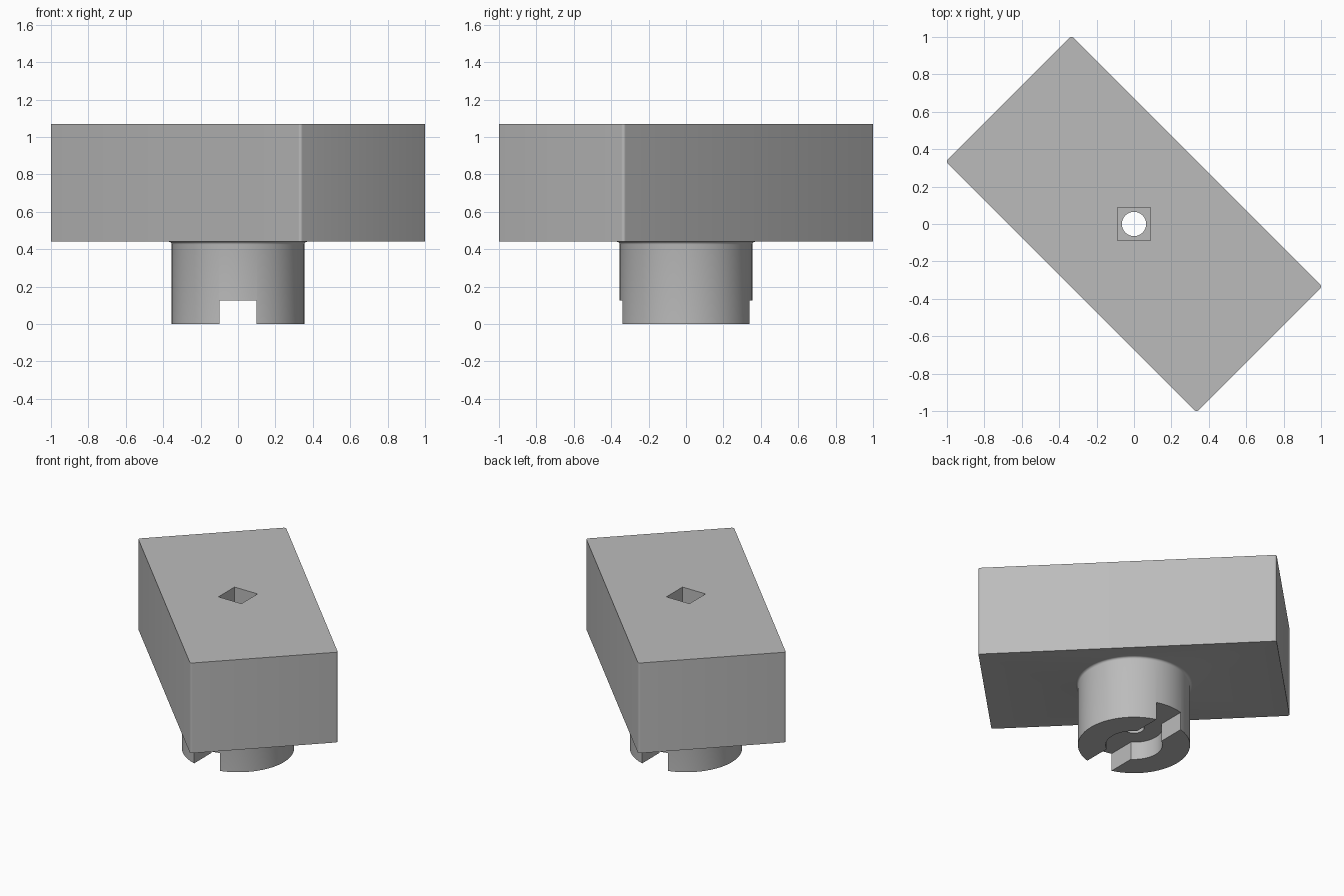
import bpy
import math

if "Cube" in bpy.data.objects:
    bpy.data.objects.remove(bpy.data.objects["Cube"])

grey = bpy.data.materials.new("plain grey")
grey.diffuse_color = (0.5, 0.5, 0.5, 1)
grey.use_nodes = True
grey.node_tree.nodes["Principled BSDF"].inputs["Base Color"].default_value = grey.diffuse_color

BOTTOM, TOP = 0.44, 1.07      # heights of the block
STEM_R, SLOT_H = 0.355, 0.125


def box(name, size, z0, z1, turn=0.0):
    bpy.ops.mesh.primitive_cube_add(size=1, location=(0, 0, (z0 + z1) / 2))
    ob = bpy.context.object
    ob.name = name
    ob.scale = (size[0], size[1], z1 - z0)
    ob.rotation_euler.z = turn
    bpy.ops.object.transform_apply(location=True, rotation=True, scale=True)
    return ob


def cylinder(name, r, z0, z1, sides=64):
    bpy.ops.mesh.primitive_cylinder_add(vertices=sides, radius=r, depth=z1 - z0,
                                        location=(0, 0, (z0 + z1) / 2))
    ob = bpy.context.object
    ob.name = name
    bpy.ops.object.transform_apply(location=True, rotation=True, scale=True)
    return ob


def lathe(name, profile, sides=64):
    verts, faces = [], []
    for r, z in profile:
        for i in range(sides):
            a = 2 * math.pi * i / sides
            verts.append((r * math.cos(a), r * math.sin(a), z))
    for k in range(len(profile) - 1):
        for i in range(sides):
            j = (i + 1) % sides
            faces.append((k * sides + i, k * sides + j,
                          (k + 1) * sides + j, (k + 1) * sides + i))
    faces.append(tuple(reversed(range(sides))))
    faces.append(tuple(range(len(verts) - sides, len(verts))))
    me = bpy.data.meshes.new(name)
    me.from_pydata(verts, [], faces)
    ob = bpy.data.objects.new(name, me)
    bpy.context.collection.objects.link(ob)
    return ob


def combine(target, other, operation):
    bpy.context.view_layer.objects.active = target
    mod = target.modifiers.new("combine", 'BOOLEAN')
    mod.operation = operation
    mod.solver = 'EXACT'
    mod.object = other
    bpy.ops.object.modifier_apply(modifier=mod.name)
    bpy.data.objects.remove(other)


# Diagonal block with small rounded upright corners
block = box("block", (1.895, 0.95), BOTTOM, TOP, -math.pi / 4)
weights = block.data.attributes.new("bevel_weight_edge", 'FLOAT', 'EDGE')
for e in block.data.edges:
    a, b = (block.data.vertices[v].co for v in e.vertices)
    weights.data[e.index].value = 1.0 if abs(a.z - b.z) > 0.1 else 0.0
bevel = block.modifiers.new("corners", 'BEVEL')
bevel.limit_method = 'WEIGHT'
bevel.width = 0.015
bevel.segments = 4
bpy.context.view_layer.objects.active = block
bpy.ops.object.modifier_apply(modifier=bevel.name)

# Round stem with a small fillet where it meets the block
f = 0.015
profile = [(STEM_R, 0), (STEM_R, BOTTOM - f)]
for i in range(1, 5):
    a = math.pi / 2 * i / 4
    profile.append((STEM_R + f * (1 - math.cos(a)), BOTTOM - f + f * math.sin(a)))
profile.append((STEM_R + f, BOTTOM + 0.05))
stem = lathe("stem", profile)
combine(block, stem, 'UNION')

# Slot and round recess under the stem, bore, and square socket from the top
combine(block, box("slot_cutter", (0.2, 1.0), -0.1, SLOT_H), 'DIFFERENCE')
combine(block, cylinder("recess_cutter", 0.18, -0.1, SLOT_H), 'DIFFERENCE')
combine(block, cylinder("bore_cutter", 0.065, -0.2, 1.3, 32), 'DIFFERENCE')
combine(block, box("socket_cutter", (0.178, 0.178), BOTTOM, 1.3), 'DIFFERENCE')

block.name = "block_with_slotted_stem"
block.data.materials.clear()
block.data.materials.append(grey)
bpy.ops.object.select_all(action='DESELECT')
block.select_set(True)
bpy.context.view_layer.objects.active = block
bpy.ops.object.shade_smooth_by_angle(angle=math.radians(30))
